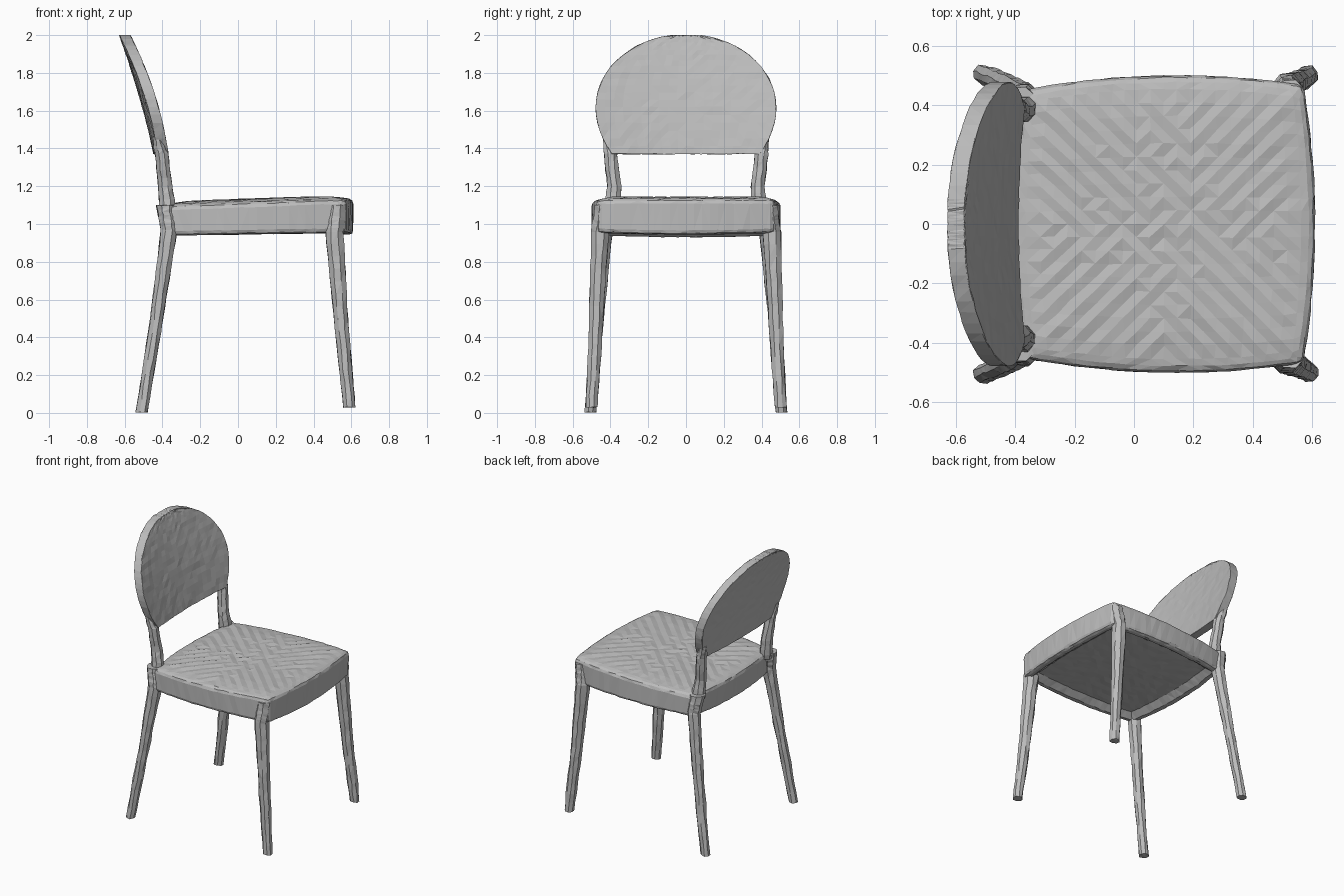
import bpy, bmesh, math, random

random.seed(4)
cube = bpy.data.objects.get("Cube")
if cube:
    bpy.data.objects.remove(cube, do_unlink=True)

grey = bpy.data.materials.new("plain_grey")
grey.use_nodes = True
COLOUR = (0.5, 0.5, 0.5, 1)
grey.diffuse_color = COLOUR
grey.node_tree.nodes["Principled BSDF"].inputs["Base Color"].default_value = COLOUR


def finish(name, bm, bevel=0.0, rough=0.003):
    """Give the mesh a hand-shaped, faceted surface and link it."""
    bmesh.ops.recalc_face_normals(bm, faces=bm.faces)
    if bevel:
        sharp = [e for e in bm.edges if e.calc_face_angle(0) > math.radians(55)]
        bmesh.ops.bevel(bm, geom=sharp, offset=bevel, segments=2,
                        affect='EDGES', profile=0.5, clamp_overlap=True)
    for v in bm.verts:
        for axis in range(3):
            v.co[axis] += random.uniform(-rough, rough)
    bmesh.ops.triangulate(bm, faces=bm.faces)
    mesh = bpy.data.meshes.new(name)
    bm.to_mesh(mesh)
    bm.free()
    mesh.materials.append(grey)
    obj = bpy.data.objects.new(name, mesh)
    bpy.context.collection.objects.link(obj)
    return obj


def slab(name, cuts, shape, bevel, rough):
    """Two gridded sheets joined at the rim; shape(u, v, side) places each point."""
    bm = bmesh.new()
    sheets = []
    for side in (-1, 1):
        sheets.append([[bm.verts.new(shape(2 * i / cuts - 1, 2 * j / cuts - 1, side))
                        for j in range(cuts + 1)] for i in range(cuts + 1)])
    for g in sheets:
        for i in range(cuts):
            for j in range(cuts):
                bm.faces.new((g[i][j], g[i + 1][j], g[i + 1][j + 1], g[i][j + 1]))
    n = cuts
    rim = ([(i, 0) for i in range(n)] + [(n, j) for j in range(n)]
           + [(n - i, n) for i in range(n)] + [(0, n - j) for j in range(n)])
    low, high = sheets
    for (a, b), (c, d) in zip(rim, rim[1:] + rim[:1]):
        bm.faces.new((low[a][b], low[c][d], high[c][d], high[a][b]))
    return finish(name, bm, bevel, rough)


# Seat: bowed outline, dimpled top, hollowed underside
def seat_shape(u, v, side):
    t = (u + 1) / 2
    back, front = -0.41 + 0.04 * v * v, 0.61 - 0.04 * v * v
    x = back + (front - back) * t
    y = v * (0.5 - 0.04 * (u - 0.1) ** 2)
    edge = max(abs(u), abs(v))
    if side > 0:
        z = 1.115 + 0.035 * t - 0.02 * edge ** 6
        if edge < 0.9:
            z += 0.003 * math.cos(u * 11 * math.pi) * math.cos(v * 11 * math.pi)
    else:
        z = 0.93 + 0.015 * t + 0.01 * v * v
        if edge < 0.9:
            z += 0.035
    return x, y, z


slab("seat", 22, seat_shape, 0.022, 0.002)


# Backrest: round-topped panel, leaning back and curved around the sitter
def backrest_shape(u, v, side):
    if u < -0.4:
        drop = (-0.4 - u) / 0.6
        z, half = 1.62 - 0.25 * drop, 0.478 - 0.085 * drop ** 2
    else:
        angle = math.radians(80) * (u + 0.4) / 1.4
        z, half = 1.62 + 0.385 * math.sin(angle), 0.478 * math.cos(angle)
    y = v * half
    lean = (z - 1.36) / 0.64
    x = -0.415 - 0.14 * lean - 0.045 * lean ** 2 + 0.13 * y * y
    return x + side * 0.029, y, z


slab("backrest", 20, backrest_shape, 0.017, 0.002)


# Legs and posts: eight-sided tapering limbs through (x, y, z, radius) stations
def limb(name, stations, mirror, sides=8, steps=7):
    bm = bmesh.new()
    rows = []
    for k, (p, q) in enumerate(zip(stations, stations[1:])):
        last = k == len(stations) - 2
        for s in range(steps + last):
            f = s / steps
            x, y, z, r = (a + (b - a) * f for a, b in zip(p, q))
            ring = []
            for i in range(sides):
                a = math.tau * (i + 0.5) / sides
                ring.append(bm.verts.new((x + 1.08 * r * math.cos(a),
                                          mirror * y + 1.08 * r * math.sin(a), z)))
            rows.append(ring)
    for a, b in zip(rows, rows[1:]):
        for i in range(sides):
            j = (i + 1) % sides
            bm.faces.new((a[i], a[j], b[j], b[i]))
    bm.faces.new(rows[0])
    bm.faces.new(rows[-1])
    return finish(name, bm)


FRONT_LEG = [(0.59, 0.5, 0.03, 0.031), (0.545, 0.475, 0.5, 0.037),
             (0.51, 0.455, 0.96, 0.047), (0.525, 0.435, 1.1, 0.048)]
BACK_LEG = [(-0.51, 0.505, 0.003, 0.031), (-0.43, 0.47, 0.5, 0.034),
            (-0.365, 0.43, 0.97, 0.043), (-0.385, 0.415, 1.1, 0.048)]
POST = [(-0.37, 0.39, 1.06, 0.045), (-0.385, 0.38, 1.2, 0.036),
        (-0.405, 0.4, 1.37, 0.035), (-0.43, 0.415, 1.46, 0.022)]

for label, mirror in (("far", 1), ("near", -1)):
    limb("front_leg_" + label, FRONT_LEG, mirror)
    limb("back_leg_" + label, BACK_LEG, mirror)
    limb("back_post_" + label, POST, mirror, steps=4)
